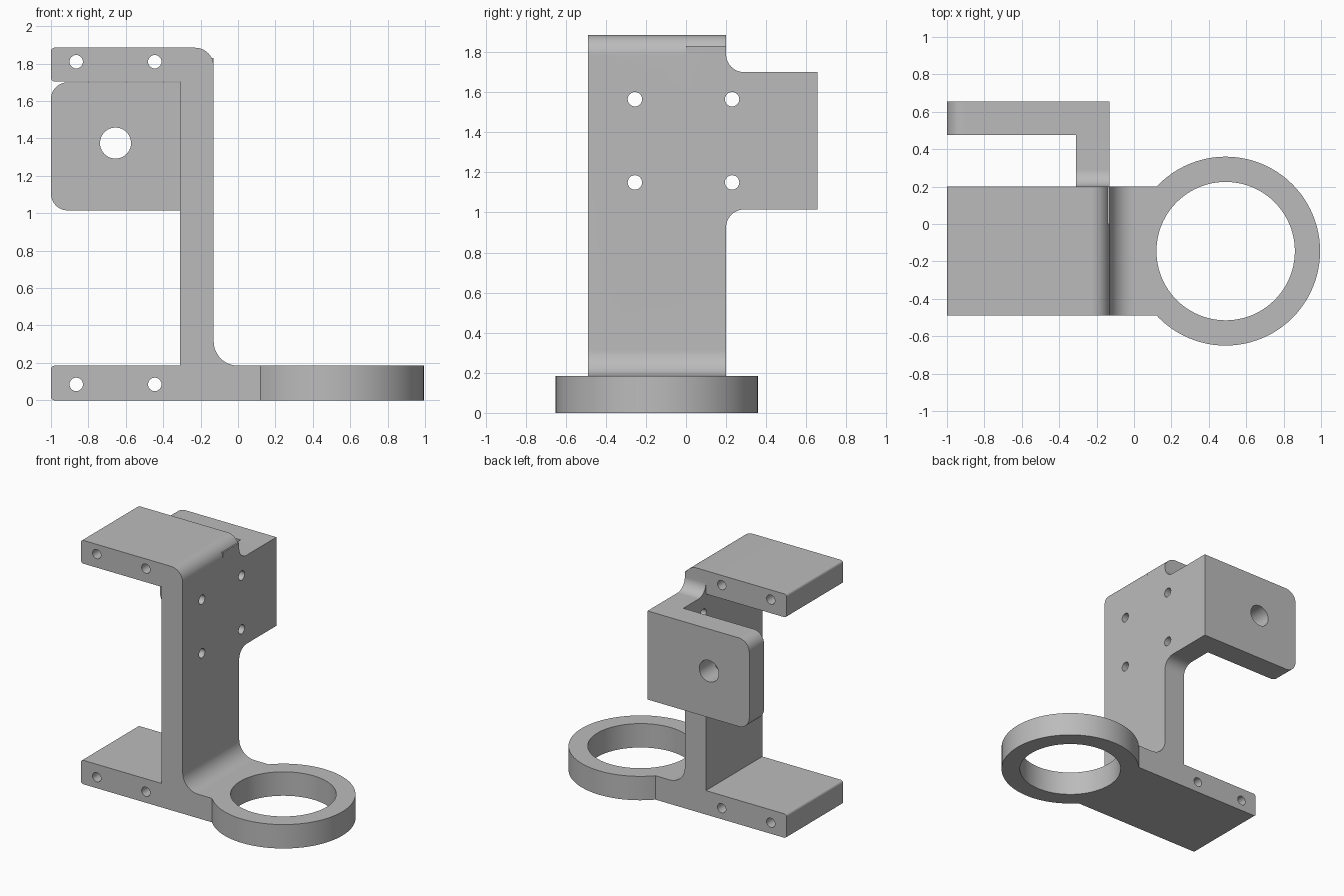
import bpy, bmesh, math
from mathutils import Vector

cube = bpy.data.objects.get("Cube")
if cube:
    bpy.data.objects.remove(cube, do_unlink=True)

# One plain grey
grey = bpy.data.materials.new("plain grey")
grey.use_nodes = True
grey.diffuse_color = (0.5, 0.5, 0.5, 1)
bsdf = next(n for n in grey.node_tree.nodes if n.type == "BSDF_PRINCIPLED")
bsdf.inputs["Base Color"].default_value = (0.5, 0.5, 0.5, 1)
bsdf.inputs["Roughness"].default_value = 0.6

T = 0.185           # plate thickness
TOP = 1.885         # overall height
INNER, OUTER = -0.31, -0.13   # column faces in x
MID = -0.145        # centre of the bracket in y
HALF = 0.345        # half its depth


def rounded(corners, steps=12):
    """Outline from (u, v, radius) corners, each rounded with a tangent arc."""
    out = []
    for i, (u, v, r) in enumerate(corners):
        p = Vector((u, v))
        if r == 0:
            out.append(p)
            continue
        a = (Vector(corners[i - 1][:2]) - p).normalized()
        b = (Vector(corners[(i + 1) % len(corners)][:2]) - p).normalized()
        centre = p + (a + b) * r          # all corners are right angles
        for k in range(steps + 1):
            t = math.pi / 2 * k / steps
            out.append(centre - b * r * math.cos(t) - a * r * math.sin(t))
    return out


def circle(u, v, r, n):
    return [Vector((u + r * math.cos(math.tau * k / n), v + r * math.sin(math.tau * k / n)))
            for k in range(n)]


def prism(name, outline, axis, lo, hi):
    """Extrude an outline along x, y or z between lo and hi."""
    place = {"x": lambda p, d: (d, p.x, p.y),
             "y": lambda p, d: (p.x, d, p.y),
             "z": lambda p, d: (p.x, p.y, d)}[axis]
    bm = bmesh.new()
    face = bm.faces.new([bm.verts.new(place(p, lo)) for p in outline])
    ext = bmesh.ops.extrude_face_region(bm, geom=[face])
    shift = Vector(place(Vector((0, 0)), hi - lo))
    bmesh.ops.translate(bm, vec=shift, verts=[g for g in ext["geom"] if isinstance(g, bmesh.types.BMVert)])
    bmesh.ops.recalc_face_normals(bm, faces=bm.faces)
    mesh = bpy.data.meshes.new(name)
    bm.to_mesh(mesh)
    bm.free()
    mesh.materials.append(grey)
    obj = bpy.data.objects.new(name, mesh)
    bpy.context.collection.objects.link(obj)
    return obj


def combine(target, tool, operation):
    """Apply a boolean and remove the tool."""
    tool.hide_render = True
    mod = target.modifiers.new("combine", "BOOLEAN")
    mod.operation, mod.solver, mod.object = operation, "EXACT", tool
    bpy.context.view_layer.objects.active = target
    bpy.ops.object.modifier_apply(modifier=mod.name)
    bpy.data.objects.remove(tool, do_unlink=True)


# Main bracket: base, column and top arm in one profile
bracket = prism("bracket", rounded([
    (-1, 0, 0.02), (0.3, 0, 0), (0.3, T, 0), (OUTER, T, 0.13), (OUTER, TOP, 0.1),
    (-1, TOP, 0.02), (-1, TOP - 0.18, 0.02), (INNER, TOP - 0.18, 0),
    (INNER, T, 0), (-1, T, 0.02)]), "y", MID - HALF, MID + HALF)

# Side plate, flared into the column
side_plate = prism("side_plate", rounded([
    (0, 0.8, 0), (MID + HALF, 0.8, 0), (MID + HALF, 1.015, 0.09), (0.655, 1.015, 0),
    (0.655, 1.7, 0), (MID + HALF, 1.7, 0.09), (MID + HALF, 1.83, 0), (0, 1.83, 0)]),
    "x", INNER, OUTER)
# Keep the flare's upper end under the rounded top edge
combine(bracket, side_plate, "UNION")

# Rear plate with rounded free corners
rear_plate = prism("rear_plate", rounded([
    (-1, 1.015, 0.09), (OUTER, 1.015, 0), (OUTER, 1.7, 0), (-1, 1.7, 0.09)]),
    "y", 0.475, 0.655)
combine(bracket, rear_plate, "UNION")

# Ring and its bore
RING = (0.49, MID)
combine(bracket, prism("ring", circle(*RING, 0.505, 96), "z", 0, T), "UNION")
combine(bracket, prism("bore", circle(*RING, 0.37, 96), "z", -0.1, T + 0.05), "DIFFERENCE")

# Screw holes through the arms
for x in (-0.865, -0.445):
    for z in (0.085, 1.81):
        combine(bracket, prism("arm_hole", circle(x, z, 0.036, 24), "y", -0.8, 0.4), "DIFFERENCE")

# Screw holes through the column
for y in (-0.255, 0.23):
    for z in (1.15, 1.565):
        combine(bracket, prism("column_hole", circle(y, z, 0.036, 24), "x", -0.5, 0), "DIFFERENCE")

# Large hole through the rear plate
combine(bracket, prism("rear_hole", circle(-0.655, 1.375, 0.083, 40), "y", 0.4, 0.8), "DIFFERENCE")

# Smooth curves, crisp edges, flat faces kept flat
for obj in bpy.context.selected_objects:
    obj.select_set(False)
bracket.select_set(True)
bpy.context.view_layer.objects.active = bracket
bpy.ops.object.shade_smooth_by_angle(angle=math.radians(30))
weighted = bracket.modifiers.new("flat faces", "WEIGHTED_NORMAL")
weighted.keep_sharp = True
